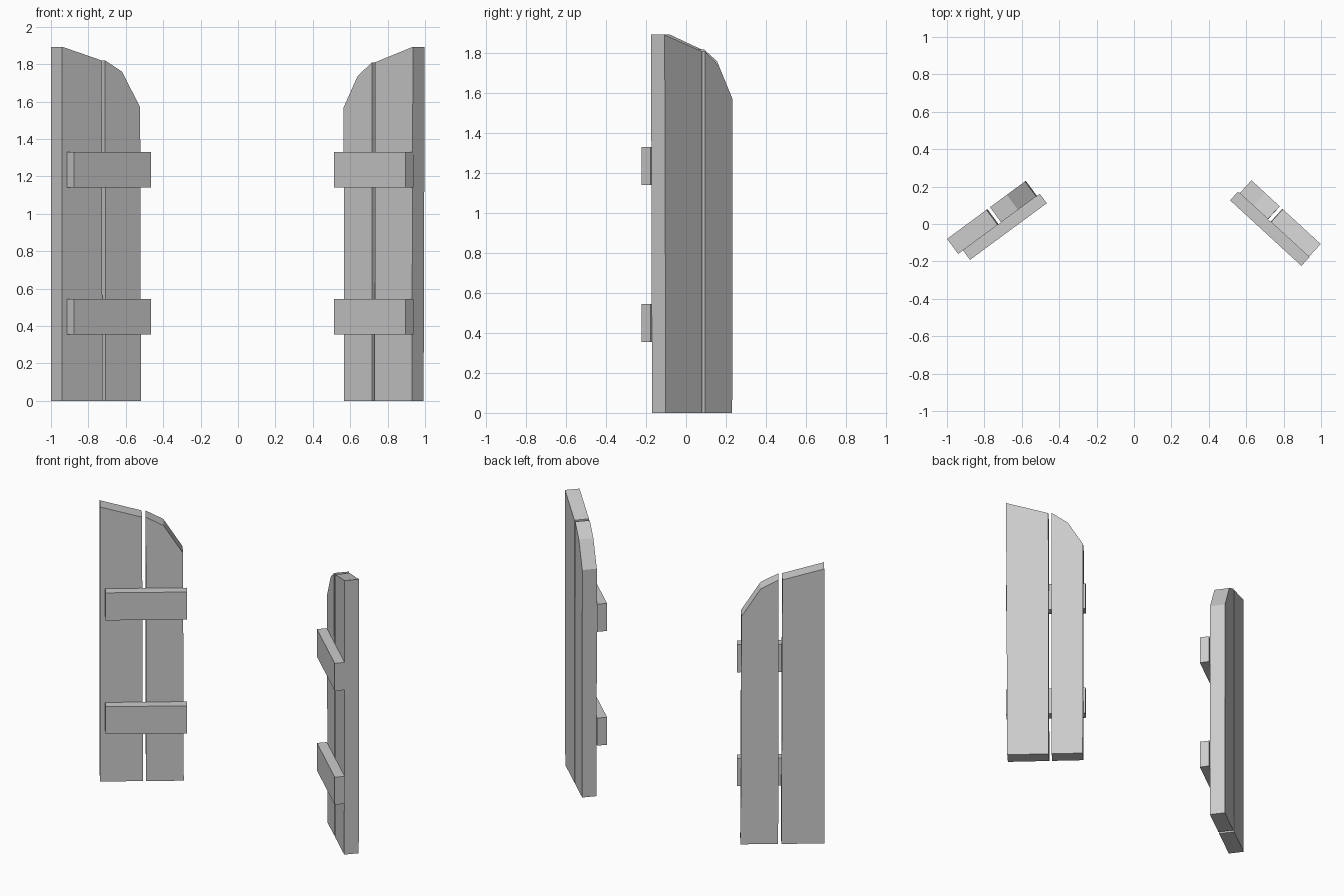
import bpy, bmesh, math
from mathutils import Matrix

if "Cube" in bpy.data.objects:
    bpy.data.objects.remove(bpy.data.objects["Cube"])


def slab(name, profile, v0, v1, frame):
    """Extrude a (width, height) profile from depth v0 to v1 in a door's frame."""
    bm = bmesh.new()
    face = bm.faces.new([bm.verts.new((u, v0, z)) for u, z in profile])
    ext = bmesh.ops.extrude_face_region(bm, geom=[face])
    moved = [g for g in ext["geom"] if isinstance(g, bmesh.types.BMVert)]
    bmesh.ops.translate(bm, verts=moved, vec=(0, v1 - v0, 0))
    bmesh.ops.recalc_face_normals(bm, faces=bm.faces)
    me = bpy.data.meshes.new(name)
    bm.to_mesh(me)
    bm.free()
    ob = bpy.data.objects.new(name, me)
    ob.matrix_world = frame
    bpy.context.collection.objects.link(ob)


def door(side, origin, angle, depth, boards, bar):
    """Two planks with a shaped top and two crossbars on the front."""
    frame = Matrix.Translation((*origin, 0)) @ Matrix.Rotation(math.radians(angle), 4, 'Z')
    for part, profile in boards.items():
        slab(f"{side}_{part}_plank", profile, 0, depth, frame)
    u0, u1 = bar
    for part, z0, z1 in (("lower", 0.355, 0.545), ("upper", 1.14, 1.33)):
        slab(f"{side}_{part}_crossbar", [(u0, z0), (u1, z0), (u1, z1), (u0, z1)],
             -0.063, 0.0, frame)


# Left door leaf
door("left", (-0.94, -0.16), 36.4, 0.1, {
    "outer": [(0, 0), (0.268, 0), (0.262, 1.82), (0, 1.893)],
    "inner": [(0.288, 0), (0.523, 0), (0.518, 1.57), (0.397, 1.76), (0.285, 1.82)],
}, (0.032, 0.542))

# Right door leaf
door("right", (0.565, 0.165), -42.6, 0.093, {
    "inner": [(0.003, 0), (0.206, 0), (0.205, 1.81), (0.10, 1.735), (0, 1.57)],
    "outer": [(0.225, 0), (0.495, 0), (0.503, 1.893), (0.228, 1.81)],
}, (-0.012, 0.506))
